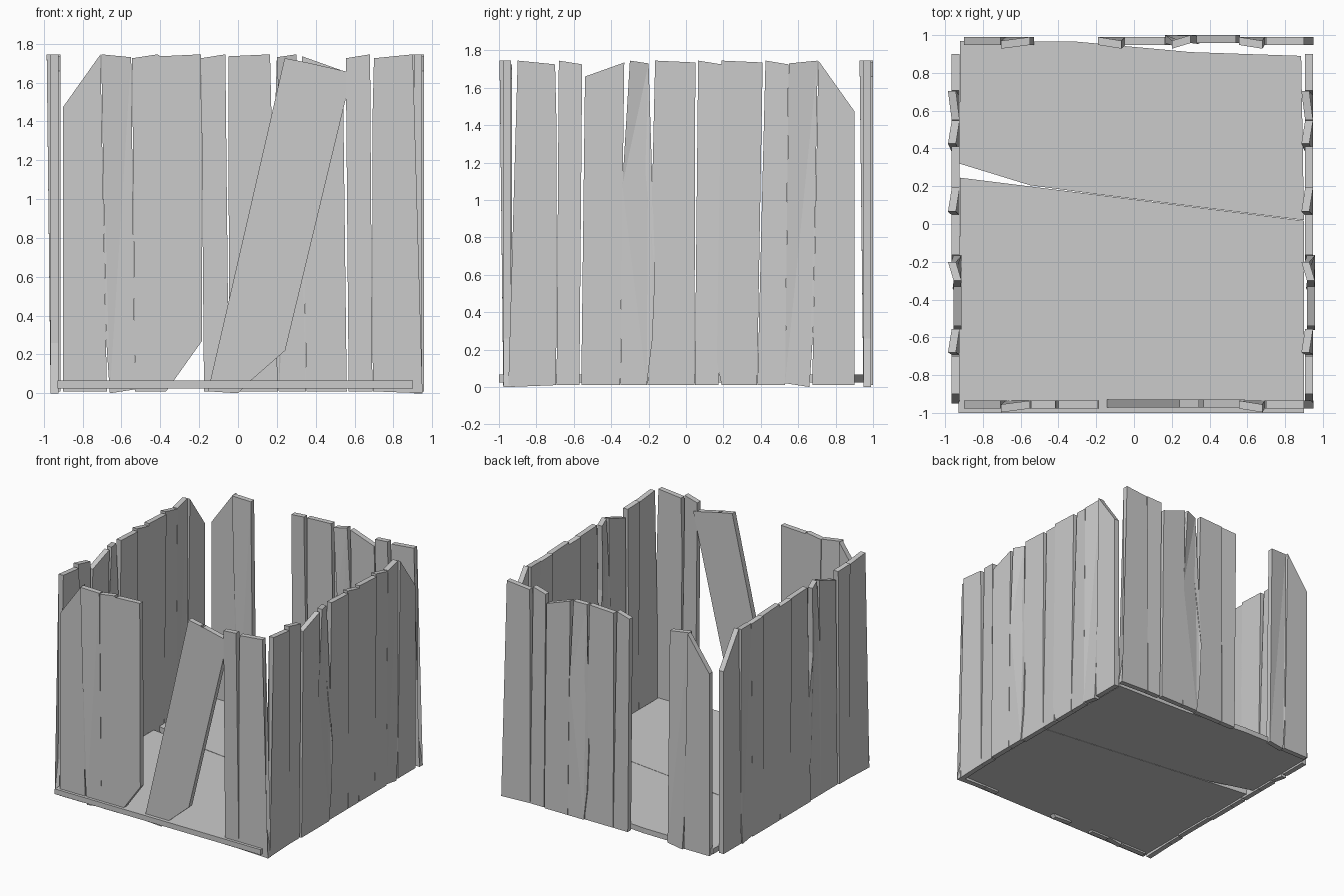
import bpy, bmesh

if "Cube" in bpy.data.objects:
    bpy.data.objects.remove(bpy.data.objects["Cube"])

T = 0.042  # board thickness


def board(name, outline, place):
    """Extrude an outline of (u, z, optional depth shift); place maps (u, depth, z) to world."""
    bm = bmesh.new()
    layers = []
    for d in (0, T):
        layers.append([bm.verts.new(place(p[0], d + (p[2] if len(p) > 2 else 0), p[1])) for p in outline])
    bm.faces.new(layers[0])
    bm.faces.new(layers[1][::-1])
    n = len(outline)
    for i in range(n):
        j = (i + 1) % n
        bm.faces.new((layers[0][j], layers[0][i], layers[1][i], layers[1][j]))
    bmesh.ops.triangulate(bm, faces=[f for f in bm.faces if len(f.verts) > 4])
    bmesh.ops.recalc_face_normals(bm, faces=bm.faces)
    me = bpy.data.meshes.new(name)
    bm.to_mesh(me)
    bm.free()
    ob = bpy.data.objects.new(name, me)
    bpy.context.collection.objects.link(ob)
    return ob


# Wall boards: each split board is a sound half and a slightly warped half
W = -0.02
BOARDS = {
    "corner_board": [(-.90, .01), (-.675, .01), (-.69, .30), (-.708, 1.745), (-.90, 1.475)],
    "corner_split": [(-.66, 0), (-.53, .02), (-.55, 1.73), (-.704, 1.745, W), (-.68, .3)],
    "second_split": [(-.53, .01), (-.382, .01), (-.425, 1.745, W), (-.548, 1.725)],
    "second_board": [(-.38, .01), (-.19, .01), (-.165, .14), (-.19, 1.745), (-.41, 1.735)],
    "middle_split": [(-.175, .01), (-.047, .01), (-.065, 1.745, W), (-.19, 1.725)],
    "middle_board": [(-.045, .01), (.205, .01), (.17, .26), (.165, 1.745), (-.05, 1.735)],
    "chipped_board": [(.352, .01, .01), (.56, .01, .01), (.54, 1.66, .01), (.33, 1.735, .01), (.343, 1.08, .01)],
    "warped_shard": [(.21, .01, .01), (.35, .01, .01), (.34, 1.08, .005), (.30, 1.745, .01),
                     (.20, 1.73, -.02), (.222, 1.2, -.01), (.165, .6, .01), (.18, .25, .01)],
    "end_split": [(.57, .01), (.692, .01), (.68, 1.745, W), (.555, 1.725)],
    "end_board": [(.694, .01), (.95, 0), (.905, .26), (.90, 1.745), (.70, 1.725), (.692, 1.39)],
}
CORNER = ["corner_board", "corner_split"]
END = ["end_split", "end_board"]
BACK = CORNER + ["middle_split", "middle_board", "chipped_board", "warped_shard"] + END


def along_x(y):
    return lambda u, d, z: (u, y + d, z)


def along_y(x):
    return lambda u, d, z: (x + d, -u, z)


# Four walls
for side, keys, place in (
    ("front", CORNER + END, along_x(-.977)),
    ("back", BACK, along_x(.948)),
    ("left", list(BOARDS), along_y(-.965)),
    ("right", list(BOARDS), along_y(.906)),
):
    for k in keys:
        board(f"{side}_{k}", BOARDS[k], place)

# Front boards: one broken at the foot, one fallen sideways
board("front_broken_board", [(-.53, .01), (-.37, .01), (-.185, .27), (-.19, 1.745), (-.40, 1.735),
                             (-.405, 1.38), (-.415, 1.745), (-.545, 1.725)], along_x(-.977))
board("front_leaning_board", [(-.155, .01), (0, 0), (.06, .06), (.243, .22), (.587, 1.65), (.368, 1.70),
                              (.29, 1.34), (.345, 1.705), (.24, 1.725)], along_x(-.972))

# Two floor boards with a split between them
def flat(u, d, z):
    return (u, z, .024 + d)


board("floor_front", [(-.93, -1), (.90, -1), (.90, .017), (-.20, .155), (-.92, .245)], flat)
board("floor_back", [(.90, .02), (.885, .89), (.30, .91), (-.30, .965), (-.92, .97), (-.925, .32),
                     (-.55, .205), (-.20, .158)], flat)
